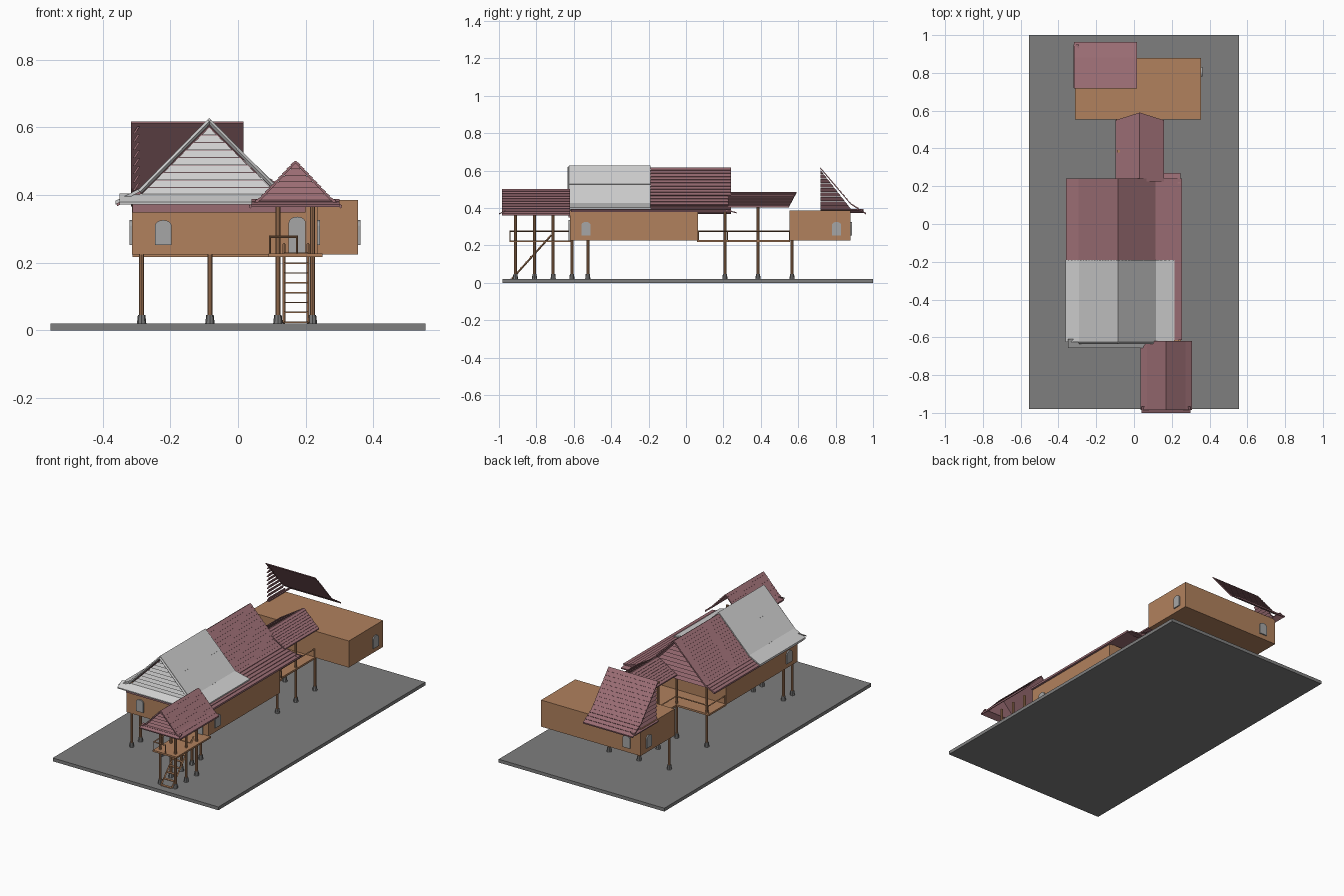
import bpy, bmesh, math
from mathutils import Vector

if "Cube" in bpy.data.objects:
    bpy.data.objects.remove(bpy.data.objects["Cube"])


def material(name, r, g, b):
    m = bpy.data.materials.new(name)
    m.diffuse_color = (r, g, b, 1)
    m.use_nodes = True
    m.node_tree.nodes["Principled BSDF"].inputs["Base Color"].default_value = m.diffuse_color
    return m


PINK = material("rose roof tile", .32, .15, .17)
WOOD = material("brown timber", .44, .22, .11)
GREY = material("ground grey", .21, .21, .21)
FOOT = material("footing grey", .19, .19, .19)
PALE = material("pale roof", .62, .62, .62)
GLASS = material("window grey", .38, .38, .38)


def finish(name, bm, mat):
    bmesh.ops.recalc_face_normals(bm, faces=bm.faces[:])
    me = bpy.data.meshes.new(name)
    bm.to_mesh(me)
    bm.free()
    me.materials.append(mat)
    ob = bpy.data.objects.new(name, me)
    bpy.context.collection.objects.link(ob)
    return ob


def place(axis, u, z, d):
    return (u, d, z) if axis == 'y' else (d, u, z)


def add_prism(bm, pts, axis, a, b):
    f0 = [bm.verts.new(place(axis, u, z, a)) for u, z in pts]
    f1 = [bm.verts.new(place(axis, u, z, b)) for u, z in pts]
    bm.faces.new(f0)
    bm.faces.new(f1[::-1])
    n = len(pts)
    for i in range(n):
        bm.faces.new((f0[i], f0[(i + 1) % n], f1[(i + 1) % n], f1[i]))


def prism(name, mat, pts, axis, a, b):
    bm = bmesh.new()
    add_prism(bm, pts, axis, a, b)
    return finish(name, bm, mat)


def box(name, mat, x0, x1, y0, y1, z0, z1):
    return prism(name, mat, [(x0, z0), (x1, z0), (x1, z1), (x0, z1)], 'y', y0, y1)


def slope(name, mat, pts, axis, a, b, courses, step=.004, th=.008):
    """Roof slope from ridge to eave with overlapping courses on top."""
    top = []
    total = sum(math.dist(p, q) for p, q in zip(pts, pts[1:]))
    for p, q in zip(pts, pts[1:]):
        p, q = Vector(p), Vector(q)
        n = max(1, round(courses * (q - p).length / total))
        d = (q - p).normalized()
        nrm = Vector((-d.y, d.x))
        if nrm.y < 0:
            nrm = -nrm
        for i in range(n):
            top.append(tuple(p.lerp(q, i / n)))
            top.append(tuple(p.lerp(q, (i + 1) / n) + nrm * step))
    under = [(u, z - th) for u, z in pts[::-1]]
    return prism(name, mat, top + under, axis, a, b)


def louvres(name, mat, apex, left, right, base, axis, d, out, n):
    """Triangular gable filled with tilted boards; out = outward tilt."""
    bm = bmesh.new()
    for i in range(n):
        z0 = base + (apex[1] - base) * i / n
        z1 = base + (apex[1] - base) * (i + .93) / n
        ring = []
        for z, o in ((z0, out), (z1, 0)):
            t = (z - base) / (apex[1] - base)
            l, r = left + (apex[0] - left) * t, right + (apex[0] - right) * t
            for off in (0, -out * .5):
                ring.append([bm.verts.new(place(axis, u, z, d + o + off)) for u in (l, r)])
        a, b, c, e = ring
        for q in ((a, c), (b, e), (a, b), (c, e)):
            bm.faces.new((q[0][0], q[0][1], q[1][1], q[1][0]))
        for s in (0, 1):
            bm.faces.new((a[s], b[s], e[s], c[s]))
    return finish(name, bm, mat)


def beam(name, mat, p, q, r=.003, r2=None, sides=4):
    p, q = Vector(p), Vector(q)
    d = q - p
    bm = bmesh.new()
    bmesh.ops.create_cone(bm, cap_ends=True, segments=sides, radius1=r,
                          radius2=r2 or r, depth=d.length)
    bm.transform(d.to_track_quat('Z', 'Y').to_matrix().to_4x4())
    bmesh.ops.translate(bm, verts=bm.verts, vec=(p + q) / 2)
    return finish(name, bm, mat)


def post(x, y, top):
    beam("post", WOOD, (x, y, .02), (x, y, top), .008, sides=10)
    beam("post_foot", FOOT, (x, y, .02), (x, y, .046), .014, .011, 8)


def arch(name, axis, u, z0, d, h=.073, w=.05):
    """Round-topped pane standing slightly proud of a wall at depth d."""
    r = w / 2
    k = .018
    pts = [(u - r, z0), (u + r, z0)]
    pts += [(u + r * math.cos(math.pi * i / 10), z0 + h - k + k * math.sin(math.pi * i / 10))
            for i in range(11)]
    prism(name, GLASS, pts, axis, d - .005, d + .005)


# Ground slab
box("ground_slab", GREY, -.555, .555, -.98, 1, 0, .02)

# Main house and rear house bodies
box("main_house", WOOD, -.314, .235, -.62, .064, .225, .388)
box("rear_house", WOOD, -.312, .355, .553, .88, .225, .386)
box("front_wall_band", PINK, -.312, .2, -.627, -.618, .348, .385)

# Windows and door
arch("front_window", 'y', -.221, .253, -.622)
arch("front_door", 'y', .175, .226, -.622, .11)
for d in (-.316, .237):
    arch("main_side_window", 'x', -.535, .253, d)
for d in (-.314, .357):
    arch("rear_side_window", 'x', .805, .253, d)
arch("rear_back_window", 'y', -.22, .253, .882)

# Main roof: tiled along its length, pale cover on the front half
L = [(-.085, .617), (-.29, .41), (-.358, .375)]
R = [(-.085, .617), (.112, .415), (.252, .386)]
slope("main_roof_left", PINK, L, 'y', -.615, .24, 18)
slope("main_roof_right", PINK, R, 'y', -.615, .24, 18)
PL = [(-.085, .628), (-.29, .42), (-.362, .382)]
PR = [(-.085, .628), (.115, .426), (.213, .402)]
slope("pale_roof_left", PALE, PL, 'y', -.625, -.19, 3, .001, .01)
slope("pale_roof_right", PALE, PR, 'y', -.625, -.19, 3, .001, .01)

# Front gable: backing, pale boards and barge boards, skirt
prism("gable_backing", PINK, [(-.085, .605), (-.29, .398), (.12, .398)], 'y', -.605, -.597)
louvres("front_gable_boards", PALE, (-.085, .6), -.288, .118, .4, 'y', -.606, -.009, 9)
for s in (-1, 1):
    beam("barge_board", PALE, (-.085, -.627, .618), (-.085 + s * .205, -.627, .41), .007)
slope("front_skirt", PALE, [(-.61, .405), (-.655, .378)], 'x', -.35, .12, 1, .001, .006)

# Back gable of the main roof
louvres("back_gable_boards", PINK, (-.085, .6), -.29, .12, .385, 'y', .215, .012, 9)
slope("back_skirt", PINK, [(.215, .392), (.27, .376)], 'x', .1, .245, 2, .002, .005)

# Porch roof with louvred gable and skirt
for s in (-1, 1):
    slope("porch_roof", PINK, [(.17, .502), (.17 + s * .1, .396), (.17 + s * .135, .368)],
          'y', -.985, -.62, 10, .003)
prism("porch_gable_back", PINK, [(.17, .49), (.065, .38), (.275, .38)], 'y', -.965, -.96)
louvres("porch_gable_boards", PINK, (.17, .495), .06, .28, .385, 'y', -.967, -.009, 6)
slope("porch_skirt", PINK, [(-.965, .388), (-.999, .37)], 'x', .04, .3, 2, .002, .005)

# Covered walkway roof, ridge overhanging at the far end
for s in (-1, 1):
    ob = slope("walkway_roof", PINK, [(.03, .485), (.03 + s * .127, .41)], 'y', .225, .55, 9, .003, .006)
    for v in ob.data.vertices:
        if v.co.y > .5:
            v.co.y += .04 * (1 - abs(v.co.x - .03) / .127)

# Partial rear roof: one slope and its end gable
slope("rear_roof", PINK, [(.717, .617), (.88, .425), (.962, .372)], 'x', -.317, .016, 14, .003, .006)
louvres("rear_gable_boards", PINK, (.718, .605), .718, .885, .39, 'x', -.297, -.014, 9)
slope("rear_gable_skirt", PINK, [(-.29, .395), (-.32, .378)], 'y', .72, .95, 2, .002, .005)

# Decks
box("porch_deck", WOOD, .09, .25, -.945, -.615, .217, .227)
box("terrace_deck", WOOD, -.312, .14, .06, .226, .217, .228)
box("walkway_deck", WOOD, -.095, .13, .22, .556, .217, .228)

# Posts
for x in (.118, .22):
    for y in (-.912, -.81, -.71):
        post(x, y, .39)
for x in (-.285, -.083, .118):
    for y in (-.61, -.525):
        post(x, y, .226)
    post(x, .208, .4)
    post(x, .567, .226)
for x in (-.083, .118):
    post(x, .385, .425)


def rail(*pts):
    for p, q in zip(pts, pts[1:]):
        beam("handrail", WOOD, (*p, .277), (*q, .277), .004)
    for p in pts:
        beam("rail_post", WOOD, (*p, .22), (*p, .28), .003)


# Handrails
rail((.175, -.942), (.095, -.942), (.095, -.62))
rail((-.308, .066), (-.308, .222), (-.09, .222), (-.09, .553))
rail((.136, .066), (.136, .222), (.126, .222), (.126, .553))

# Ladder up to the porch
for x in (.136, .207):
    beam("ladder_side", WOOD, (x, -.93, .022), (x, -.72, .255), .005)
for i in range(8):
    t = i / 8
    y, z = -.93 + .21 * t, .022 + .233 * t
    box("ladder_tread", WOOD, .136, .207, y - .008, y + .008, z, z + .004)
